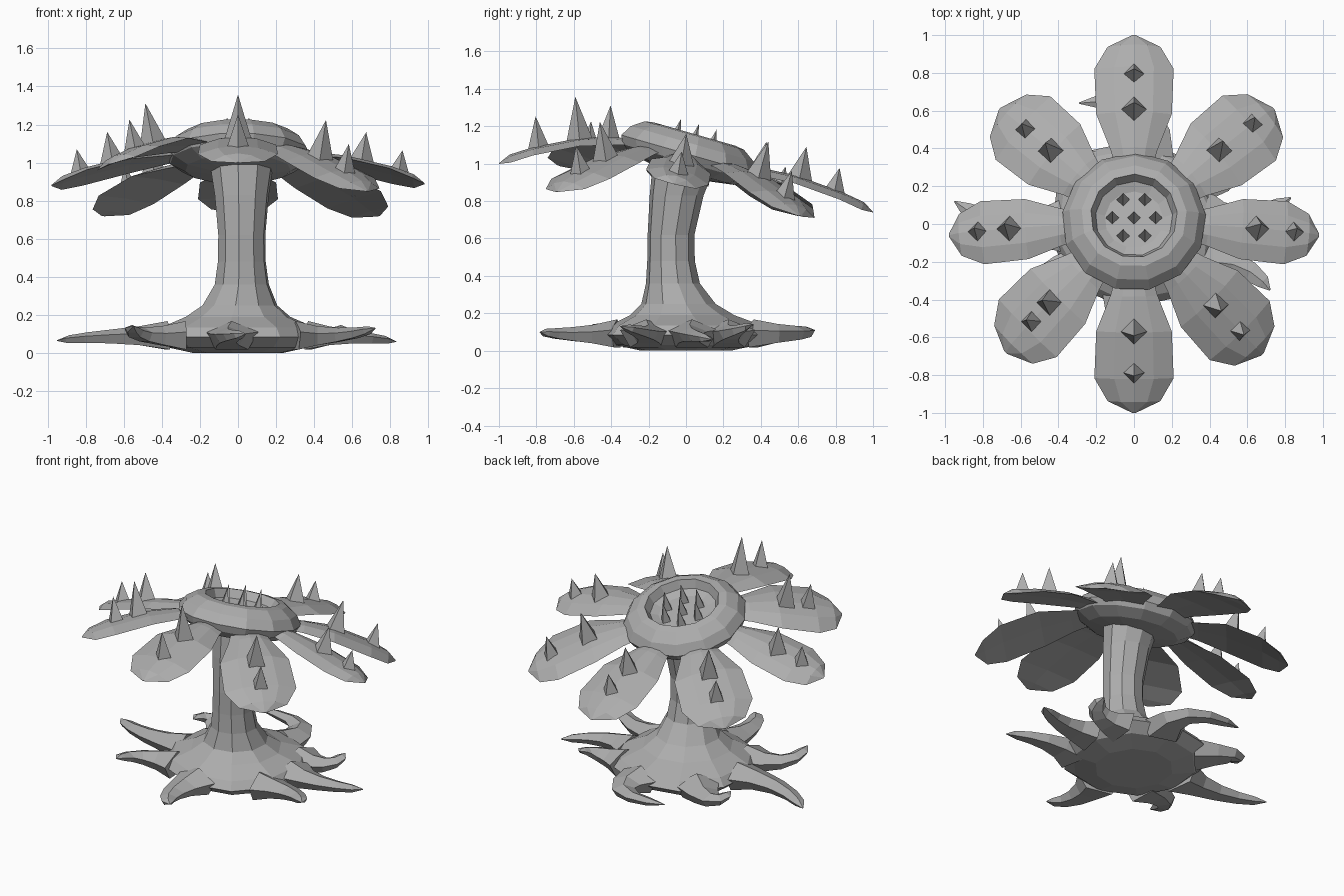
import bpy, bmesh, math
from mathutils import Vector, Matrix

cube = bpy.data.objects.get("Cube")
if cube:
    bpy.data.objects.remove(cube, do_unlink=True)

grey = bpy.data.materials.new("stone_grey")
grey.use_nodes = True
grey.diffuse_color = (0.42, 0.42, 0.42, 1)
grey.node_tree.nodes["Principled BSDF"].inputs["Base Color"].default_value = (0.42, 0.42, 0.42, 1)


def loft(name, rings):
    """Bridge equal-sized rings of points into a closed, flat-shaded skin."""
    bm = bmesh.new()
    loops = [[bm.verts.new(p) for p in ring] for ring in rings]
    n = len(loops[0])
    for low, high in zip(loops, loops[1:]):
        for i in range(n):
            j = (i + 1) % n
            bm.faces.new((low[i], low[j], high[j], high[i]))
    bm.faces.new(loops[0])
    bm.faces.new(loops[-1])
    bmesh.ops.remove_doubles(bm, verts=bm.verts, dist=0.0005)
    bmesh.ops.recalc_face_normals(bm, faces=bm.faces)
    mesh = bpy.data.meshes.new(name)
    bm.to_mesh(mesh)
    bm.free()
    mesh.materials.append(grey)
    obj = bpy.data.objects.new(name, mesh)
    bpy.context.collection.objects.link(obj)
    return obj


def circle(centre, radius, sides, turn=0.0):
    c = Vector(centre)
    angles = [turn + math.tau * i / sides for i in range(sides)]
    return [c + Vector((math.cos(a), math.sin(a), 0)) * radius for a in angles]


def spike(name, base, normal, radius, height):
    """Four-sided thorn standing on a surface."""
    turn = Vector((0, 0, 1)).rotation_difference(normal).to_matrix()
    foot = [base + turn @ p for p in circle((0, 0, -0.02), radius, 4)]
    tip = base + normal * height
    loft(name, [foot, [tip.copy() for _ in foot]])


# Trunk flaring into the rounded root mass: x, y, z, radius
trunk = [(0, 0, 0.0, 0.24), (0, 0, 0.03, 0.38), (0, 0, 0.085, 0.45),
         (0, 0, 0.135, 0.41), (0, -0.02, 0.19, 0.28), (0.01, -0.04, 0.25, 0.20),
         (0.02, -0.07, 0.36, 0.145), (0.02, -0.08, 0.48, 0.128), (0.02, -0.08, 0.62, 0.126),
         (0.02, -0.05, 0.83, 0.145), (0.02, -0.01, 0.99, 0.17)]
loft("trunk", [circle((x, y, z), r, 10, 0.2) for x, y, z, r in trunk])

# Roots: start angle, bend, tip
roots = [(5, (0.62, -0.02, 0.09), (0.83, 0.14, 0.06)),
         (38, (0.56, 0.20, 0.08), (0.54, 0.36, 0.14)),
         (78, (0.18, 0.70, 0.09), (-0.29, 0.64, 0.11)),
         (135, (-0.54, 0.50, 0.08), (-0.52, 0.27, 0.12)),
         (182, (-0.72, -0.06, 0.09), (-0.95, 0.12, 0.065)),
         (222, (-0.60, -0.26, 0.08), (-0.55, -0.50, 0.14)),
         (265, (-0.10, -0.68, 0.08), (0.04, -0.78, 0.10)),
         (325, (0.58, -0.16, 0.08), (0.72, -0.35, 0.13))]
taper = [(0, 0.15), (0.22, 0.10), (0.45, 0.074), (0.68, 0.056), (0.87, 0.04), (1, 0.004)]
for number, (angle, bend, tip) in enumerate(roots, 1):
    a = math.radians(angle)
    start = Vector((0.37 * math.cos(a), 0.37 * math.sin(a), 0.085))
    bend, tip = Vector(bend), Vector(tip)
    rings = []
    for t, w in taper:
        c = start.lerp(bend, t).lerp(bend.lerp(tip, t), t)
        along = (bend - start).lerp(tip - bend, t)
        side = Vector((-along.y, along.x, 0)).normalized()
        rings.append([c + side * w * p.x + Vector((0, 0, 0.55 * w * p.y))
                      for p in circle((0, 0, 0), 1, 5, math.pi / 2)])
    loft(f"root_{number}", rings)

# Tilted flower head with a hollow bowl: radius, height along the axis
tilt = Matrix.Rotation(math.radians(-16), 3, 'X')
head = Vector((0, 0.015, 1.06))
axis = tilt @ Vector((0, 0, 1))
profile = [(0.14, -0.12), (0.28, -0.10), (0.36, -0.055), (0.382, -0.01), (0.345, 0.05),
           (0.28, 0.095), (0.23, 0.103), (0.205, 0.05), (0.155, 0.03)]
loft("flower_head", [[head + tilt @ p for p in circle((0, 0, h), r, 13, 0.1)]
                     for r, h in profile])

# Small thorns in the bowl
bowl = [(0, 0.0)] + [(0.115, 60 * k) for k in range(6)]
for number, (r, angle) in enumerate(bowl, 1):
    a = math.radians(angle)
    base = head + tilt @ Vector((r * math.cos(a), r * math.sin(a) + 0.01, 0.03))
    spike(f"bowl_thorn_{number}", base, axis, 0.04, 0.13)

# Petals: tip, sideways roll, arch, width, thorn distances from the centre, thorn height
petals = [("front", (0, -1.0, 1.0), 0, 0.05, 1, (0.56, 0.78), 0.23),
          ("front_left", (0.68, -0.69, 0.85), 0, 0.04, 1.06, (0.59, 0.78), 0.2),
          ("left", (0.98, -0.06, 0.89), -0.25, 0.025, 0.82, (0.64, 0.84), 0.16),
          ("back_left", (0.74, 0.61, 0.72), -0.2, 0.05, 1.08, (0.57, 0.80), 0.19),
          ("back", (0, 1.0, 0.74), 0, 0.04, 1, (0.59, 0.78), 0.17),
          ("back_right", (-0.71, 0.61, 0.72), 0.1, 0.05, 1.06, (0.56, 0.74), 0.19),
          ("right", (-0.98, -0.06, 0.88), 0.25, 0.025, 0.82, (0.65, 0.82), 0.17),
          ("front_right", (-0.68, -0.68, 0.99), 0.25, 0.05, 1.06, (0.60, 0.74), 0.21)]
outline = [(0, 0.08), (0.2, 0.125), (0.44, 0.20), (0.76, 0.21), (0.92, 0.14), (1, 0.01)]
section = [(-1, -0.015), (-0.5, 0.018), (0, 0.028), (0.5, 0.018), (1, -0.015), (0, -0.008)]
for name, tip, roll, arch, width, thorns, tall in petals:
    tip = Vector(tip)
    out = Vector((tip.x, tip.y, 0)).normalized()
    base = head + tilt @ (out * 0.24) - axis * 0.02
    span = tip - base
    side = Vector((-out.y, out.x, roll)).normalized()
    up = span.cross(side).normalized()

    def spine(t):
        return base + span * t + up * arch * math.sin(t * math.pi)

    rings = [[spine(t) + side * w * width * s + up * h * min(1, w / 0.12) for s, h in section]
             for t, w in outline]
    loft(f"{name}_petal", rings)

    # Two thorns on the midline, the inner one taller
    for label, dist, radius, height in (("inner", thorns[0], 0.075, tall),
                                        ("outer", thorns[1], 0.062, tall * 0.72)):
        t = (dist - base.dot(out)) / span.dot(out)
        lean = (up + Vector((0, 0, 0.4))).normalized()
        spike(f"{name}_{label}_thorn", spine(t) + up * 0.02, lean, radius, height)
